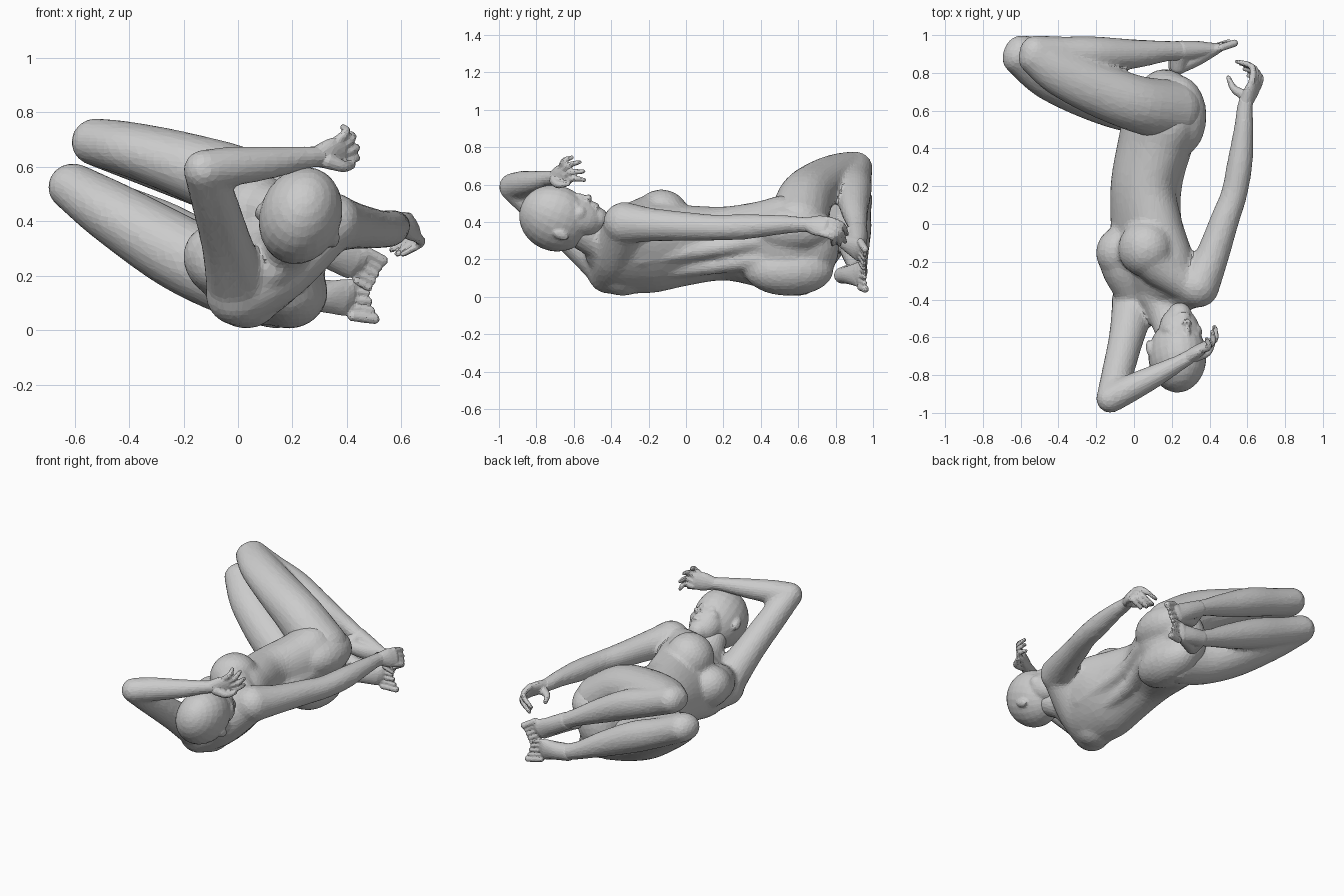
import bpy, bmesh
from math import cos, sin, pi
from mathutils import Vector as V, Matrix


def spline(a, b, c, d, t):
    return 0.5 * (2 * b + (c - a) * t + (2 * a - 5 * b + 4 * c - d) * t * t
                  + (3 * b - a - 3 * c + d) * t ** 3)


def ball(bm, c, r, axes=None):
    """Ellipsoid at c with radii r along the given axes."""
    r = (r, r, r) if isinstance(r, float) else r
    m = Matrix(axes).transposed().to_4x4() if axes else Matrix.Identity(4)
    m = Matrix.Translation(V(c)) @ m @ Matrix.Diagonal((*r, 1))
    bmesh.ops.create_uvsphere(bm, u_segments=24, v_segments=14, radius=1, matrix=m)


def tube(bm, pts, wide=(0, 0, 1), wide2=None, n=20, sub=5):
    """Smooth round-ended tube through points (x, y, z, half width[, half depth])."""
    pts = [list(p) + [p[3]] * (5 - len(p)) for p in pts]
    wa, wb = V(wide), V(wide2 or wide)
    ext = [pts[0]] + pts + [pts[-1]]
    path = []
    for i in range(len(pts) - 1):
        for k in range(sub):
            path.append([spline(*[ext[i + j][q] for j in range(4)], k / sub) for q in range(5)])
    path.append(pts[-1])
    rings = []
    for i, p in enumerate(path):
        t = (V(path[min(i + 1, len(path) - 1)][:3]) - V(path[max(i - 1, 0)][:3])).normalized()
        w = wa.lerp(wb, i / (len(path) - 1))
        u = (w - t * w.dot(t)).normalized()
        v = t.cross(u)
        c = V(p[:3])
        rings.append([bm.verts.new(c + u * p[3] * cos(2 * pi * k / n) + v * p[4] * sin(2 * pi * k / n))
                      for k in range(n)])
        if i in (0, len(path) - 1):
            ball(bm, c, (p[3], p[4], min(p[3], p[4])), (u, v, t))
    for a, b in zip(rings, rings[1:]):
        for k in range(n):
            bm.faces.new((a[k], a[(k + 1) % n], b[(k + 1) % n], b[k]))
    bm.faces.new(rings[0][::-1])
    bm.faces.new(rings[-1])


def finish(bm, name, voxel, smooth, keep=.2):
    """Fuse the overlapping shapes into one softly faceted skin."""
    bmesh.ops.recalc_face_normals(bm, faces=bm.faces)
    me = bpy.data.meshes.new(name)
    bm.to_mesh(me)
    bm.free()
    ob = bpy.data.objects.new(name, me)
    bpy.context.collection.objects.link(ob)
    m = ob.modifiers.new("fuse", 'REMESH')
    m.mode, m.voxel_size = 'VOXEL', voxel
    m = ob.modifiers.new("soften", 'SMOOTH')
    m.factor, m.iterations = 0.5, smooth
    ob.modifiers.new("facet", 'DECIMATE').ratio = keep


# torso, twisting from the shoulders to the hips
bm = bmesh.new()
tube(bm, [(.14, -.46, .24, .12, .08), (.14, -.38, .23, .24, .13), (.10, -.2, .255, .27, .17),
          (.065, 0, .275, .235, .165), (.05, .2, .285, .207, .163), (.10, .4, .28, .24, .18),
          (.145, .55, .28, .27, .19), (.165, .68, .28, .2, .14)],
     (.75, 0, .66), (.25, 0, .97), n=32)
tube(bm, [(.0, -.41, .135, .12), (.15, -.38, .22, .12), (.33, -.33, .39, .108)], (0, 1, 0))
ball(bm, (.03, -.34, .125), (.13, .14, .12))
# back muscles on both sides of the spine
for sd in (-1, 1):
    tube(bm, [(.19 + sd * .045, -.25, .16 + sd * .04, .04), (.175 + sd * .025, .15, .215 + sd * .045, .05),
              (.25 + sd * .01, .4, .25 + sd * .05, .05)])
# chest, sloping down from each shoulder
N, A = V((-.72, .12, .68)).normalized(), V((.68, -.25, .72)).normalized()
B = N.cross(A).normalized()
A = B.cross(N)
ball(bm, (-.06, -.15, .25), (.13, .145, .15), (A, B, N))
ball(bm, (.06, -.13, .43), (.15, .15, .14), (A, B, N))
tube(bm, [(.0, -.38, .2, .09), (-.05, -.24, .24, .12), (-.07, -.15, .255, .12)])
tube(bm, [(.27, -.32, .40, .09), (.13, -.22, .425, .11), (.06, -.13, .45, .12)])
# buttocks
ball(bm, (.23, .57, .365), (.155, .22, .135))
ball(bm, (.185, .55, .14), (.145, .24, .135))
# neck
tube(bm, [(.13, -.36, .25, .13), (.17, -.48, .3, .095), (.22, -.62, .38, .09)], (1, 0, 0))

# raised left arm and extended right arm
tube(bm, [(.0, -.42, .16, .118), (-.04, -.6, .31, .094), (-.09, -.8, .48, .084), (-.125, -.925, .587, .076)], (1, 0, 0))
tube(bm, [(-.125, -.925, .587, .076), (-.03, -.875, .6, .074), (.12, -.80, .615, .06),
          (.24, -.735, .632, .044), (.30, -.70, .638, .04)])
tube(bm, [(.34, -.33, .395, .113), (.41, -.18, .385, .09), (.48, .02, .375, .077), (.53, .16, .37, .07),
          (.56, .32, .375, .068), (.58, .5, .385, .053), (.587, .62, .387, .043), (.60, .67, .385, .04)])
finish(bm, "torso_and_arms", .014, 10)

# folded legs: hip to knee, then knee to ankle
bm = bmesh.new()
tube(bm, [(.2, .6, .38, .165), (.02, .635, .52, .145, .15), (-.2, .715, .607, .12, .14),
          (-.4, .81, .665, .1, .125), (-.52, .89, .69, .088, .1)])
tube(bm, [(-.52, .9, .69, .088, .098), (-.38, .905, .635, .088), (-.2, .9, .57, .093),
          (.0, .9, .475, .077), (.17, .915, .39, .055), (.26, .915, .34, .052)])
finish(bm, "right_leg", .014, 5)
bm = bmesh.new()
tube(bm, [(.14, .6, .14, .135), (-.02, .625, .19, .14), (-.22, .70, .285, .138, .15),
          (-.45, .795, .425, .115, .135), (-.605, .893, .525, .088, .102)])
tube(bm, [(-.6, .9, .52, .088, .098), (-.45, .9, .45, .09), (-.25, .895, .365, .097),
          (-.03, .9, .262, .08), (.15, .915, .175, .056), (.24, .915, .14, .052)])
finish(bm, "left_leg", .014, 5)

# head, in its own side / face / crown frame
bm = bmesh.new()
U, F = V((.1, -.9, .39)).normalized(), V((.35, .4, .85)).normalized()
S = U.cross(F).normalized()
F = S.cross(U)
C = V((.23, -.7, .42))


def lump(s, f, u, r):
    ball(bm, C + S * s + F * f + U * u, r, (S, F, U))


lump(0, 0, 0, (.15, .18, .195))          # cranium
lump(0, .065, -.1, (.112, .105, .15))    # face
lump(0, .09, -.2, (.065, .065, .065))    # chin
lump(0, .125, -.02, (.1, .045, .04))     # brow
lump(0, .168, -.085, (.017, .022, .05))  # nose
lump(0, .178, -.115, (.026, .026, .018))
for u in (-.155, -.175):                 # lips
    lump(0, .15, u, (.038, .024, .011))
for sd in (-1, 1):
    lump(sd * .055, .135, -.065, (.03, .022, .017))  # eyelids
    lump(sd * .07, .1, -.1, (.04, .05, .04))         # cheeks
    lump(sd * .148, -.02, -.05, (.016, .026, .045))  # ears
finish(bm, "head", .009, 3)


def hand(name, wrist, knuckles, tips, bend, thumb):
    bm = bmesh.new()
    k0, k1 = V(knuckles[0]), V(knuckles[1])
    mid = (k0 + k1) / 2
    w = k1 - k0
    half = w.length / 2 + .015
    tube(bm, [(*wrist, .04, .036), (*V(wrist).lerp(mid, .55), half, .033), (*mid, half, .025)], w)
    for i, tip in enumerate(tips):
        a, b = k0.lerp(k1, i / 3), V(tip)
        m = a.lerp(b, .5) + V(bend)
        tube(bm, [(*a, .019), (*m, .017), (*b, .012)], (.3, .2, .9), n=10, sub=4)
    t = [V(p) for p in thumb]
    tube(bm, [(*t[0], .03), (*t[1], .021), (*t[2], .013)], (.1, .1, 1), n=10, sub=4)
    finish(bm, name, .007, 2)


# hands
hand("left_hand", (.29, -.705, .637), ((.36, -.665, .69), (.39, -.63, .62)),
     ((.385, -.61, .745), (.415, -.57, .72), (.43, -.55, .67), (.425, -.545, .625)),
     (.025, -.015, .01), ((.33, -.70, .62), (.39, -.68, .6), (.42, -.63, .605)))
hand("right_hand", (.595, .65, .387), ((.625, .755, .415), (.655, .725, .34)),
     ((.545, .86, .335), (.565, .85, .295), (.585, .82, .28), (.605, .785, .28)),
     (.04, .025, .01), ((.59, .68, .37), (.53, .715, .365), (.5, .775, .35)))


def foot(name, heel, ankle, ball_pt, width, half):
    bm = bmesh.new()
    h, a, b, w = V(heel), V(ankle), V(ball_pt), V(width).normalized()
    d = (b - a).normalized() + V((0, .25, 0))
    tube(bm, [(*h, .042, .042), (*h.lerp(b, .5), .052, .045), (*b, half, .034),
              (*(b + d * .02), half * .92, .024)], w)
    tube(bm, [(*a, .054), (*a.lerp(b, .5), .056, .048), (*b, half * .9, .034)], w)  # instep
    tube(bm, [(*a, .05), (*h, .044)], w)                                           # heel
    for i in range(5):                   # toes
        p = b + d * .03 + w * half * (.95 - .46 * i)
        r = .02 if i == 0 else .013
        tube(bm, [(*p, r), (*(p + d * (.08 - .006 * i)), r)], w, n=10)
    finish(bm, name, .007, 2)


# feet
foot("right_foot", (.235, .835, .31), (.25, .917, .345), (.42, .925, .25), (.25, 0, .95), .064)
foot("left_foot", (.225, .835, .115), (.235, .917, .14), (.385, .925, .12), (.1, 0, -1), .068)
